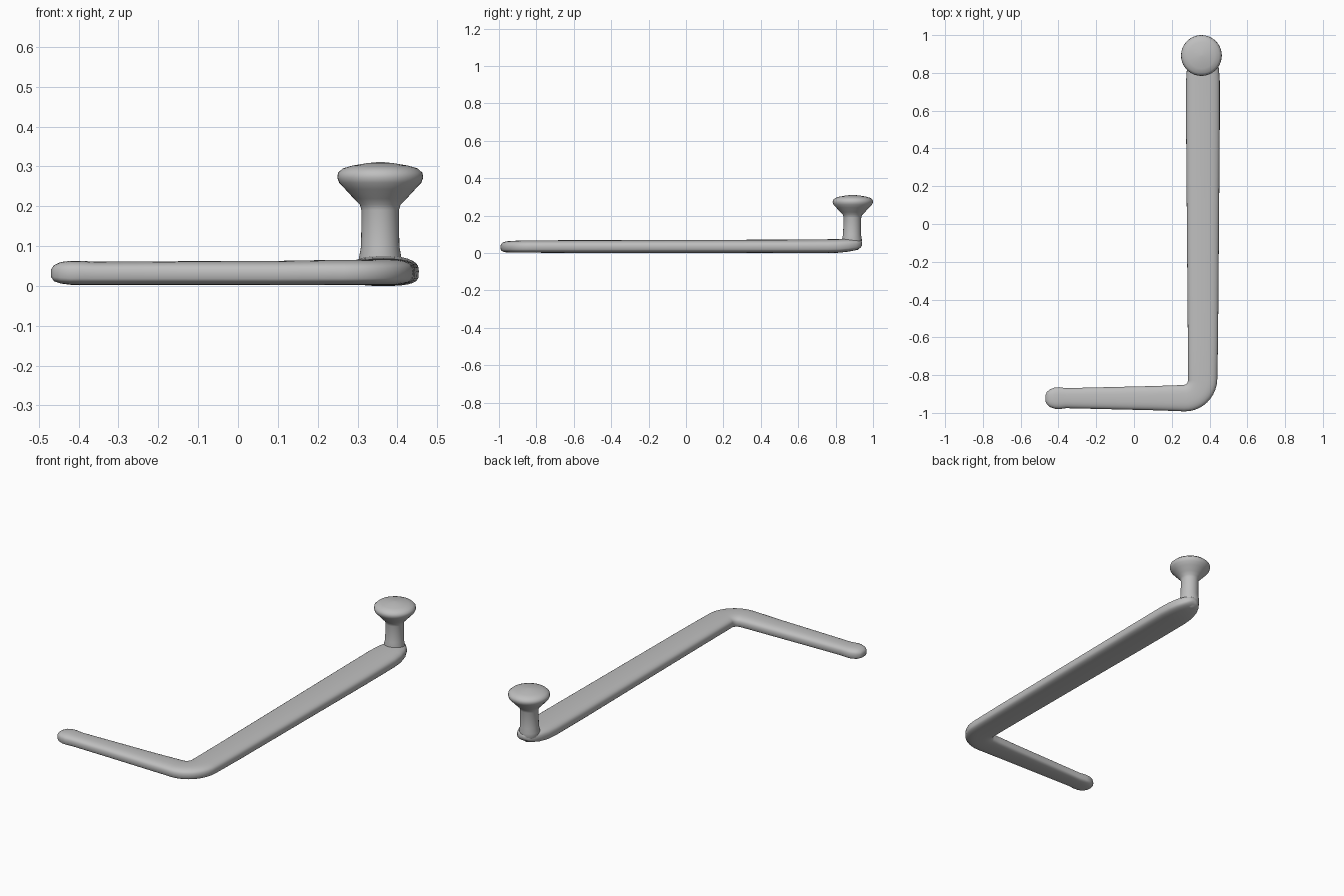
import bpy, bmesh, math
from mathutils import Vector

cube = bpy.data.objects.get("Cube")
if cube:
    bpy.data.objects.remove(cube, do_unlink=True)

grey = bpy.data.materials.new("plain_grey")
grey.use_nodes = True
colour = (0.52, 0.52, 0.52, 1)
grey.diffuse_color = colour
grey.node_tree.nodes["Principled BSDF"].inputs["Base Color"].default_value = colour


def loft(name, rings):
    """Skin a list of closed rings and cap both ends."""
    bm = bmesh.new()
    rows = [[bm.verts.new(p) for p in ring] for ring in rings]
    n = len(rows[0])
    for a, b in zip(rows, rows[1:]):
        for i in range(n):
            j = (i + 1) % n
            bm.faces.new((a[i], a[j], b[j], b[i]))
    bm.faces.new(rows[0])
    bm.faces.new(rows[-1])
    bmesh.ops.recalc_face_normals(bm, faces=bm.faces)
    mesh = bpy.data.meshes.new(name)
    bm.to_mesh(mesh)
    bm.free()
    mesh.materials.append(grey)
    obj = bpy.data.objects.new(name, mesh)
    bpy.context.collection.objects.link(obj)
    bpy.ops.object.select_all(action="DESELECT")
    obj.select_set(True)
    bpy.context.view_layer.objects.active = obj
    bpy.ops.object.shade_smooth_by_angle(angle=math.radians(50))


def bar_ring(x, y, heading, half, low, high, sides=28):
    """Rounded, slightly squared cross-section across the bar."""
    side = Vector((-math.sin(heading), math.cos(heading), 0))
    ring = []
    for k in range(sides):
        t = math.tau * k / sides
        c, s = math.cos(t), math.sin(t)
        power = 0.75 if s > 0 else 0.5
        across = math.copysign(abs(c) ** 0.75, c) * half
        up = math.copysign(abs(s) ** power, s) * (high - low) / 2
        ring.append(Vector((x, y, (low + high) / 2 + up)) + side * across)
    return ring


# Bent bar: rounded tip, short arm, corner, long arm, rounded end
rings = []
for x, half, low, high in [(-0.469, 0.015, 0.022, 0.042), (-0.462, 0.032, 0.012, 0.052),
                           (-0.445, 0.047, 0.006, 0.06), (-0.42, 0.056, 0.003, 0.063),
                           (-0.395, 0.058, 0.003, 0.063), (-0.36, 0.053, 0.003, 0.061),
                           (-0.15, 0.058, 0.003, 0.062), (0.1, 0.064, 0.002, 0.063),
                           (0.22, 0.068, 0.002, 0.065)]:
    rings.append(bar_ring(x, -0.922, 0, half, low, high))
for k in range(11):
    f = k / 10
    a = f * math.pi / 2
    rings.append(bar_ring(0.265 + 0.098 * math.sin(a), -0.822 - 0.1 * math.cos(a), a,
                          0.07 + 0.008 * f, 0.002, 0.065 + 0.003 * f))
for y, half, low, high in [(-0.6, 0.08, 0.001, 0.069), (0, 0.085, 0.001, 0.07),
                           (0.5, 0.089, 0, 0.072), (0.76, 0.089, 0, 0.074),
                           (0.82, 0.085, 0.002, 0.075), (0.87, 0.073, 0.008, 0.075),
                           (0.91, 0.054, 0.016, 0.073), (0.932, 0.034, 0.028, 0.068),
                           (0.941, 0.014, 0.04, 0.06)]:
    rings.append(bar_ring(0.365, y, math.pi / 2, half, low, high))
loft("bent_bar", rings)

# Upright post flaring into a domed knob
profile = [(0.03, 0.016), (0.044, 0.03), (0.052, 0.05), (0.053, 0.072), (0.048, 0.1), (0.047, 0.19),
           (0.051, 0.204), (0.066, 0.219), (0.088, 0.243), (0.103, 0.259),
           (0.108, 0.272), (0.106, 0.284), (0.094, 0.295), (0.07, 0.302),
           (0.035, 0.308), (0.006, 0.311)]
sides = 40
rings = []
for radius, z in profile:
    y = 0.887 + 0.005 * min(1, max(0, (z - 0.07) / 0.2))
    rings.append([(0.357 + radius * math.cos(math.tau * k / sides),
                   y + radius * math.sin(math.tau * k / sides), z) for k in range(sides)])
loft("knob_post", rings)
